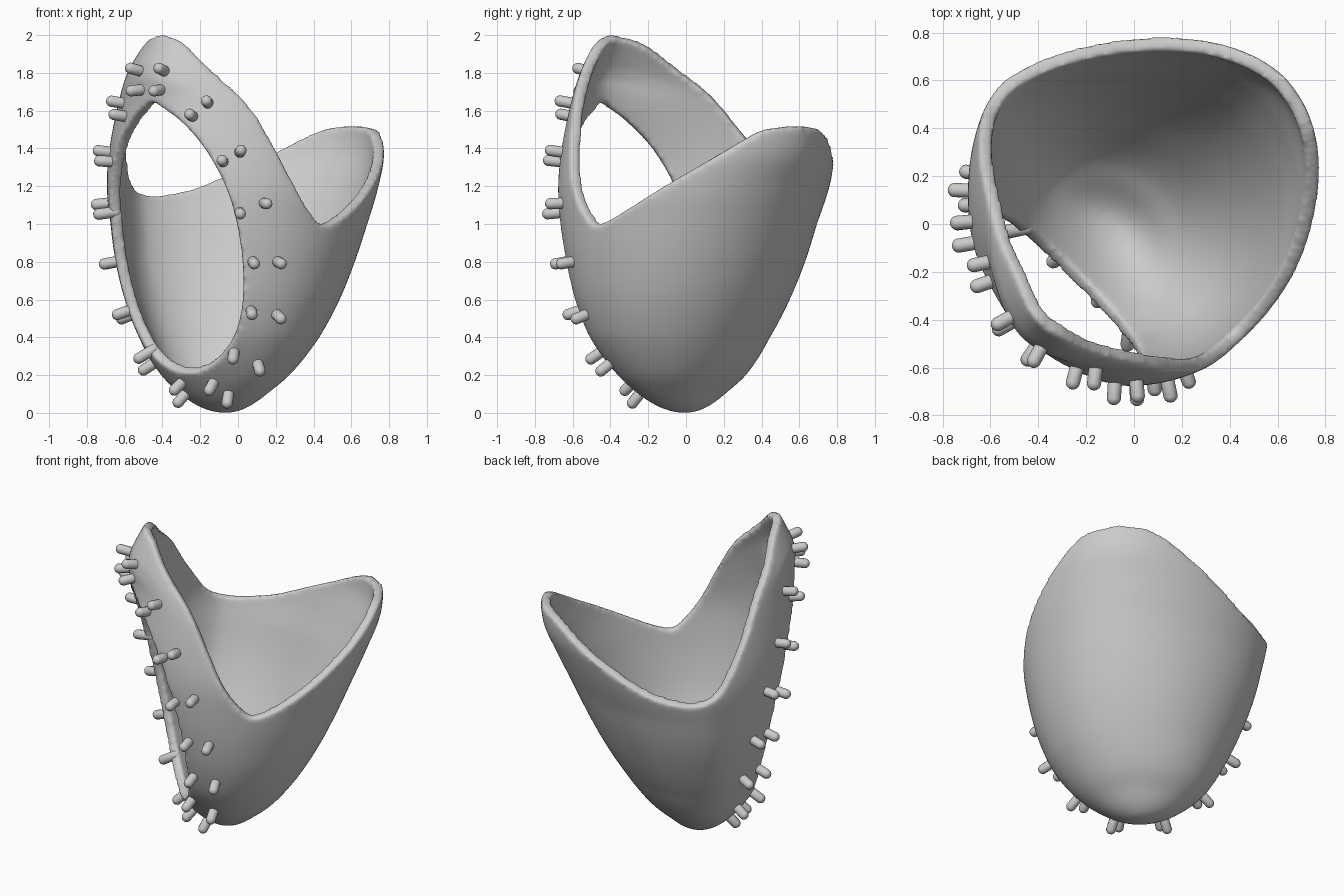
import bpy, bmesh
from math import sin, cos, radians, sqrt
from mathutils import Vector, Matrix
from mathutils.bvhtree import BVHTree

if "Cube" in bpy.data.objects:
    bpy.data.objects.remove(bpy.data.objects["Cube"])

R2 = sqrt(2)

# Shell sections: z, widest centre, front, back, right half-width, left half-width
# (measured on the diagonal axes; the opening faces -x-y)
SECTIONS = [
    (0, -.05, -.05, -.05, 0, 0),
    (.1, -.08, -.255, .13, .25, .27),
    (.2, -.08, -.345, .24, .365, .395),
    (.4, -.07, -.485, .39, .50, .54),
    (.6, -.045, -.57, .51, .585, .64),
    (.8, -.02, -.625, .61, .635, .72),
    (1.0, .01, -.67, .70, .665, .775),
    (1.2, .04, -.69, .79, .68, .815),
    (1.4, .065, -.69, .87, .65, .80),
    (1.65, .08, -.658, .87, .58, .735),
    (1.8, .05, -.665, .80, .45, .61),
    (2.0, -.10, -.575, .60, .30, .38)]

# Rim height by angle from the back (positive = right side)
RIM = [(-180, 2.01), (-150, 1.95), (-133, 1.78), (-122, 1.58), (-111, 1.40),
       (-98, 1.20), (-85, 1.14), (-72, 1.15), (-60, 1.19), (-35, 1.35),
       (-20, 1.46), (-8, 1.51), (20, 1.5), (31, 1.44), (51, 1.27), (76, 1.07),
       (92, .995), (100, 1.05), (110, 1.2), (118, 1.4), (128, 1.62),
       (138, 1.81), (155, 1.96), (180, 2.01)]


def smooth_lookup(xs, ys, x):
    """Cubic interpolation through the given points."""
    n = len(xs)
    i = max(k for k in range(n - 1) if xs[k] <= x or k == 0)
    h = xs[i + 1] - xs[i]
    t = (x - xs[i]) / h

    def slope(k):
        a, b = max(k - 1, 0), min(k + 1, n - 1)
        return (ys[b] - ys[a]) / (xs[b] - xs[a])
    return ((2*t**3 - 3*t*t + 1) * ys[i] + (t**3 - 2*t*t + t) * h * slope(i)
            + (3*t*t - 2*t**3) * ys[i + 1] + (t**3 - t*t) * h * slope(i + 1))


ROOTS = [sqrt(s[0]) for s in SECTIONS]
COLS = [[s[k] for s in SECTIONS] for k in range(1, 6)]


def shell_point(angle, z):
    c, f, b, r, l = [smooth_lookup(ROOTS, col, sqrt(z)) for col in COLS]
    ca, sa = cos(radians(angle)), sin(radians(angle))
    # the upper left side is more pointed than an ellipse
    if sa < 0:
        p = 2 - .33 * min(1, max(0, (z - .2) / .8))
        k = (abs(ca) ** p + abs(sa) ** p) ** (-1 / p)
        ca, sa = ca * k, sa * k
    u = c + ca * ((b - c) if ca > 0 else (c - f))
    v = sa * (r if sa > 0 else l) - .04 * max(0, 1 - z / .4)
    return Vector(((u + v) / R2, (u - v) / R2, z))


def make_object(name, bm):
    mesh = bpy.data.meshes.new(name)
    bm.to_mesh(mesh)
    bm.free()
    for p in mesh.polygons:
        p.use_smooth = True
    obj = bpy.data.objects.new(name, mesh)
    bpy.context.collection.objects.link(obj)
    return obj


# Outer skin of the shell
N, LEVELS = 120, 50
bm = bmesh.new()
pole = bm.verts.new(shell_point(0, 0))
columns = []
for i in range(N):
    ang = -180 + 360 * i / N
    rim = smooth_lookup([p[0] for p in RIM], [p[1] for p in RIM], ang)
    columns.append([bm.verts.new(shell_point(ang, min(2.01, rim) * (j / LEVELS) ** 2))
                    for j in range(1, LEVELS + 1)])
for i in range(N):
    a, b = columns[i], columns[(i + 1) % N]
    bm.faces.new((pole, a[0], b[0]))
    for j in range(LEVELS - 1):
        bm.faces.new((a[j], a[j + 1], b[j + 1], b[j]))
bm.normal_update()
if pole.normal.z > 0:
    bmesh.ops.reverse_faces(bm, faces=bm.faces[:])
    bm.normal_update()
tree = BVHTree.FromBMesh(bm)


def bow(sign):
    """Shift the skin forward and back so the slanted cut is slightly hollow."""
    for v in bm.verts:
        d = sign * .05 * max(0, 1 - ((v.co.z - .9) / .7) ** 2) / R2
        v.co.x -= d
        v.co.y -= d


# Slanted cut slices the oval opening out of the front
bow(1)
bmesh.ops.bisect_plane(bm, geom=bm.verts[:] + bm.edges[:] + bm.faces[:],
                       plane_co=(-.31 / R2, -.31 / R2, 0),
                       plane_no=Vector((-1 / R2, -1 / R2, -.213)).normalized(),
                       clear_outer=True)
bow(-1)
shell = make_object("shell", bm)
solid = shell.modifiers.new("wall", 'SOLIDIFY')
solid.thickness, solid.offset = .06, -1
remesh = shell.modifiers.new("even", 'REMESH')
remesh.mode, remesh.voxel_size, remesh.use_smooth_shade = 'VOXEL', .015, True
soft = shell.modifiers.new("rounded_rims", 'SMOOTH')
soft.factor, soft.iterations = .5, 6

# Pegs in two rows around the opening: (x, z) in the front view, mirrored
PEGS = [(-.39, 1.81), (-.41, 1.71), (-.16, 1.64), (-.24, 1.57), (.01, 1.38),
        (-.08, 1.33), (.14, 1.11), (.01, 1.06), (.21, .80), (.08, .80),
        (.205, .52), (.07, .54), (.105, .26), (-.02, .32), (-.05, .10), (-.13, .16)]


def add_peg(bm, p, n):
    half, rad = .045, .03
    ball = bmesh.ops.create_uvsphere(bm, u_segments=12, v_segments=9, radius=rad)['verts']
    for v in ball:
        v.co.z += half if v.co.z > 0 else -half
    m = Matrix.Translation(p + n * .016) @ n.to_track_quat('Z', 'Y').to_matrix().to_4x4()
    bmesh.ops.transform(bm, matrix=m, verts=ball)


bm = bmesh.new()
for s, z in PEGS:
    for start, way in (((s, -2, z), (0, 1, 0)), ((-2, s, z), (1, 0, 0))):
        hit, normal, _, _ = tree.ray_cast(Vector(start), Vector(way))
        if hit:
            if normal.dot(Vector(way)) > 0:
                normal = -normal
            add_peg(bm, hit, normal)
make_object("pegs", bm)
